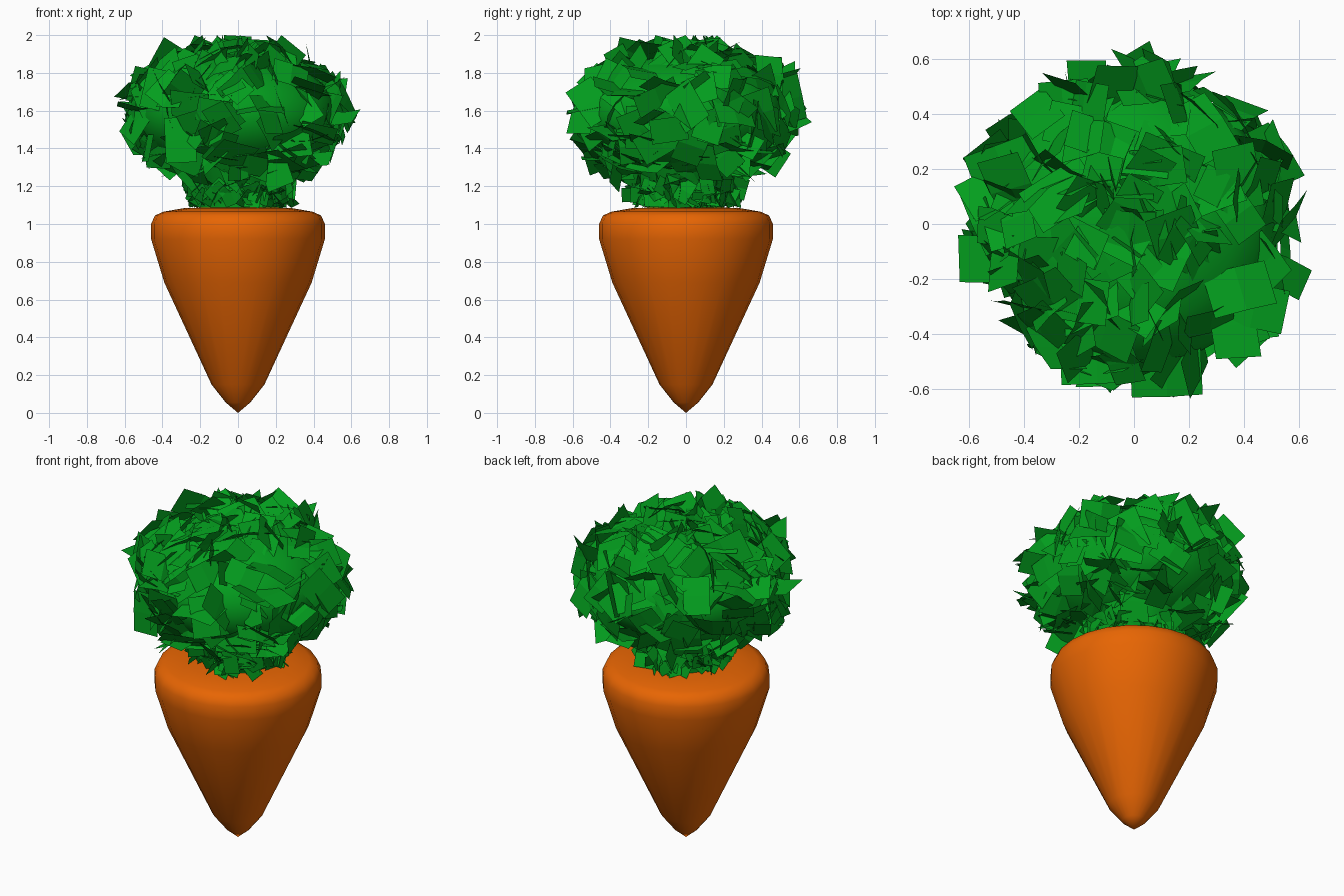
import bpy, bmesh, math, random
from mathutils import Vector

if "Cube" in bpy.data.objects:
    bpy.data.objects.remove(bpy.data.objects["Cube"])

random.seed(5)

def material(name, color):
    m = bpy.data.materials.new(name)
    m.diffuse_color = (*color, 1)
    m.use_nodes = True
    m.node_tree.nodes["Principled BSDF"].inputs["Base Color"].default_value = m.diffuse_color
    return m

ORANGE = material("carrot orange", (0.80, 0.13, 0.001))
GREEN = material("leaf green", (0.001, 0.34, 0.013))

def finish(name, bm, mat, smooth):
    me = bpy.data.meshes.new(name)
    bm.to_mesh(me)
    bm.free()
    me.materials.append(mat)
    for p in me.polygons:
        p.use_smooth = smooth
    ob = bpy.data.objects.new(name, me)
    bpy.context.collection.objects.link(ob)
    return ob

def lathe(name, profile, sides, mat):
    bm = bmesh.new()
    vs = [bm.verts.new((r, 0, z)) for r, z in profile]
    es = [bm.edges.new(p) for p in zip(vs, vs[1:])]
    bmesh.ops.spin(bm, geom=vs + es, cent=(0, 0, 0), axis=(0, 0, 1),
                   angle=math.tau, steps=sides)
    bmesh.ops.remove_doubles(bm, verts=bm.verts, dist=1e-4)
    bmesh.ops.recalc_face_normals(bm, faces=bm.faces)
    return finish(name, bm, mat, True)

# Tapered root with a rounded shoulder
lathe("carrot_root", [(0, 0.0), (0.065, 0.055), (0.14, 0.15), (0.39, 0.69),
                      (0.46, 0.92), (0.46, 1.0), (0.44, 1.045), (0.395, 1.065),
                      (0.28, 1.085), (0, 1.09)], 24, ORANGE)

# Solid bulb under the leaves, with a narrow neck
NECK = [(0.20, 1.07), (0.20, 1.15), (0.25, 1.24)]
BULB = [(0.525 * math.sin(a), 1.575 - 0.325 * math.cos(a))
        for a in [math.pi * i / 12 for i in range(13)]]
lathe("leaf_neck", NECK + [(0.29, 1.32)], 24, GREEN)
lathe("leaf_core", BULB, 32, GREEN)

# Loose leaf cards, each a quad with a slight fold, scattered over the core
leaves = bmesh.new()

def leaf(pos, normal, w, h, tilt):
    n = (normal + Vector([random.uniform(-tilt, tilt) for _ in range(3)])).normalized()
    u = n.orthogonal().normalized()
    v = n.cross(u)
    a = random.uniform(0, math.tau)
    u, v = u * math.cos(a) + v * math.sin(a), v * math.cos(a) - u * math.sin(a)
    fold = random.uniform(0, 0.2) * h
    rows = [[pos + v * h * t - n * fold * abs(t) + u * w * s for s in (-0.5, 0.5)]
            for t in (-0.5, 0, 0.5)]
    # Slide whole cards back inside the crown's height and width
    pts = [p for row in rows for p in row]
    shift = Vector((0, 0, min(0, 2.0 - max(p.z for p in pts))
                    + max(0, 1.085 - min(p.z for p in pts))))
    out = max(math.hypot(p.x, p.y) for p in pts) - 0.67
    if out > 0:
        shift -= Vector((pos.x, pos.y, 0)).normalized() * out
    rows = [[leaves.verts.new(p + shift) for p in row] for row in rows]
    for (a0, a1), (b0, b1) in zip(rows, rows[1:]):
        leaves.faces.new((a0, a1, b1, b0))

def scatter(segments, count, size, tilt, lift):
    weights = [(a[0] + b[0]) * math.dist(a, b) for a, b in segments]
    for (r0, z0), (r1, z1) in random.choices(segments, weights, k=count):
        t, a = random.random(), random.uniform(0, math.tau)
        r, z = r0 + (r1 - r0) * t, z0 + (z1 - z0) * t
        d = Vector((math.cos(a), math.sin(a), 0))
        n = (d * (z1 - z0) + Vector((0, 0, r0 - r1))).normalized()
        pos = d * r + Vector((0, 0, z)) + n * random.uniform(-0.01, lift)
        k = random.uniform(0.8, 1.2) * size
        leaf(pos, n, k * 0.75, k * 1.1, tilt)

scatter(list(zip(BULB, BULB[1:]))[2:], 285, 0.20, 1.0, 0.06)    # crown
scatter(list(zip(NECK, NECK[1:])), 150, 0.10, 0.9, 0.07)        # neck
finish("leaves", leaves, GREEN, False)
